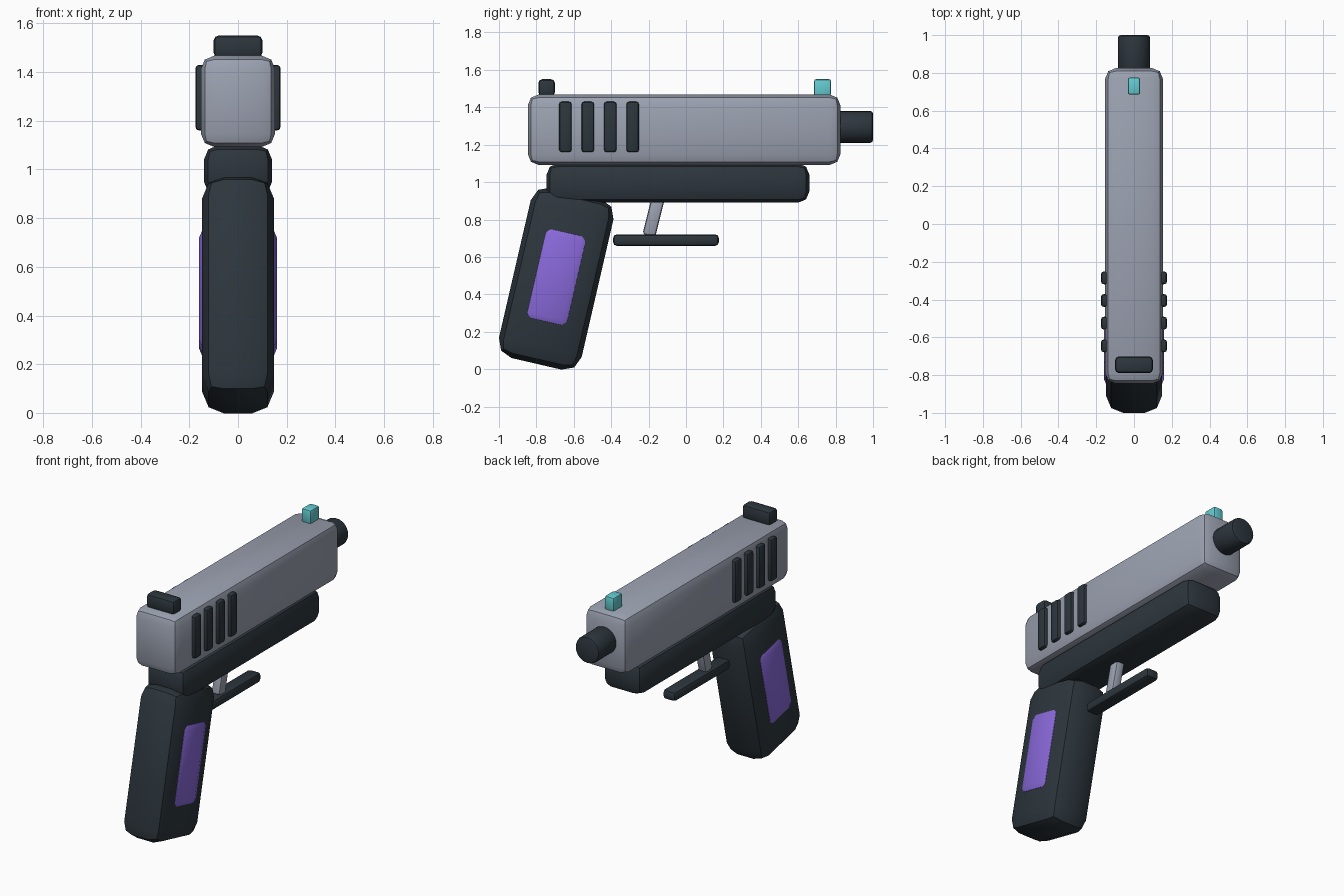
import bpy, bmesh, math
from mathutils import Matrix, Vector

if "Cube" in bpy.data.objects:
    bpy.data.objects.remove(bpy.data.objects["Cube"], do_unlink=True)


def material(name, rgb):
    m = bpy.data.materials.new(name)
    m.use_nodes = True
    m.diffuse_color = (*rgb, 1)
    m.node_tree.nodes["Principled BSDF"].inputs["Base Color"].default_value = (*rgb, 1)
    return m


steel = material("blue grey steel", (0.33, 0.36, 0.44))
dark = material("dark slate", (0.026, 0.037, 0.047))
purple = material("purple", (0.25, 0.14, 0.70))
cyan = material("cyan", (0.13, 0.60, 0.64))


def finish(bm, name, mat, loc, tilt=0):
    """Turn a bmesh into a smooth-shaded object with sharp edges kept."""
    bm.transform(Matrix.Translation(loc) @ Matrix.Rotation(math.radians(tilt), 4, 'X'))
    bmesh.ops.recalc_face_normals(bm, faces=bm.faces[:])
    mesh = bpy.data.meshes.new(name)
    bm.to_mesh(mesh)
    bm.free()
    mesh.materials.append(mat)
    ob = bpy.data.objects.new(name, mesh)
    bpy.context.collection.objects.link(ob)
    bpy.ops.object.select_all(action='DESELECT')
    ob.select_set(True)
    bpy.context.view_layer.objects.active = ob
    bpy.ops.object.shade_smooth_by_angle(angle=math.radians(30))
    return ob


def block(name, mat, loc, size, bevel, tilt=0):
    """Box with two-step rounded edges, tilted about the x axis."""
    bm = bmesh.new()
    bmesh.ops.create_cube(bm, size=1)
    bmesh.ops.scale(bm, vec=Vector(size), verts=bm.verts[:])
    bmesh.ops.bevel(bm, geom=bm.edges[:], offset=bevel, segments=2, profile=0.5,
                    affect='EDGES', clamp_overlap=True)
    return finish(bm, name, mat, Vector(loc), tilt)


# Slide and frame
block("slide", steel, (0, -0.01, 1.28), (0.305, 1.67, 0.375), 0.055)
block("frame", dark, (0, -0.043, 0.995), (0.28, 1.405, 0.21), 0.06)

# Grip with side panels
LEAN = -13
block("grip", dark, (0, -0.694, 0.484), (0.294, 0.454, 0.935), 0.09, LEAN)
for side, x in (("left", 1), ("right", -1)):
    block(side + "_grip_panel", purple, (0.12 * x, -0.693, 0.492),
          (0.08, 0.24, 0.51), 0.04, LEAN)

# Trigger and guard bar
block("trigger", steel, (0, -0.172, 0.82), (0.06, 0.07, 0.22), 0.015, -14)
block("trigger_guard", dark, (0, -0.107, 0.69), (0.09, 0.565, 0.062), 0.02)

# Sights
block("rear_sight", dark, (0, -0.745, 1.505), (0.2, 0.088, 0.09), 0.02)
block("front_sight", cyan, (0, 0.73, 1.505), (0.066, 0.09, 0.09), 0.01)

# Raised ribs on both sides of the slide
for side, x in (("left", 1), ("right", -1)):
    for i in range(4):
        block(f"{side}_slide_rib_{i + 1}", dark, (0.15 * x, -0.645 + 0.12 * i, 1.295),
              (0.05, 0.068, 0.27), 0.015)

# Barrel end
bm = bmesh.new()
bmesh.ops.create_cone(bm, cap_ends=True, segments=24, radius1=0.085, radius2=0.085, depth=0.19)
rims = [e for e in bm.edges if any(len(f.verts) > 4 for f in e.link_faces)]
bmesh.ops.bevel(bm, geom=rims, offset=0.015, segments=2, profile=0.5, affect='EDGES')
finish(bm, "muzzle", dark, Vector((0, 0.905, 1.295)), 90)
